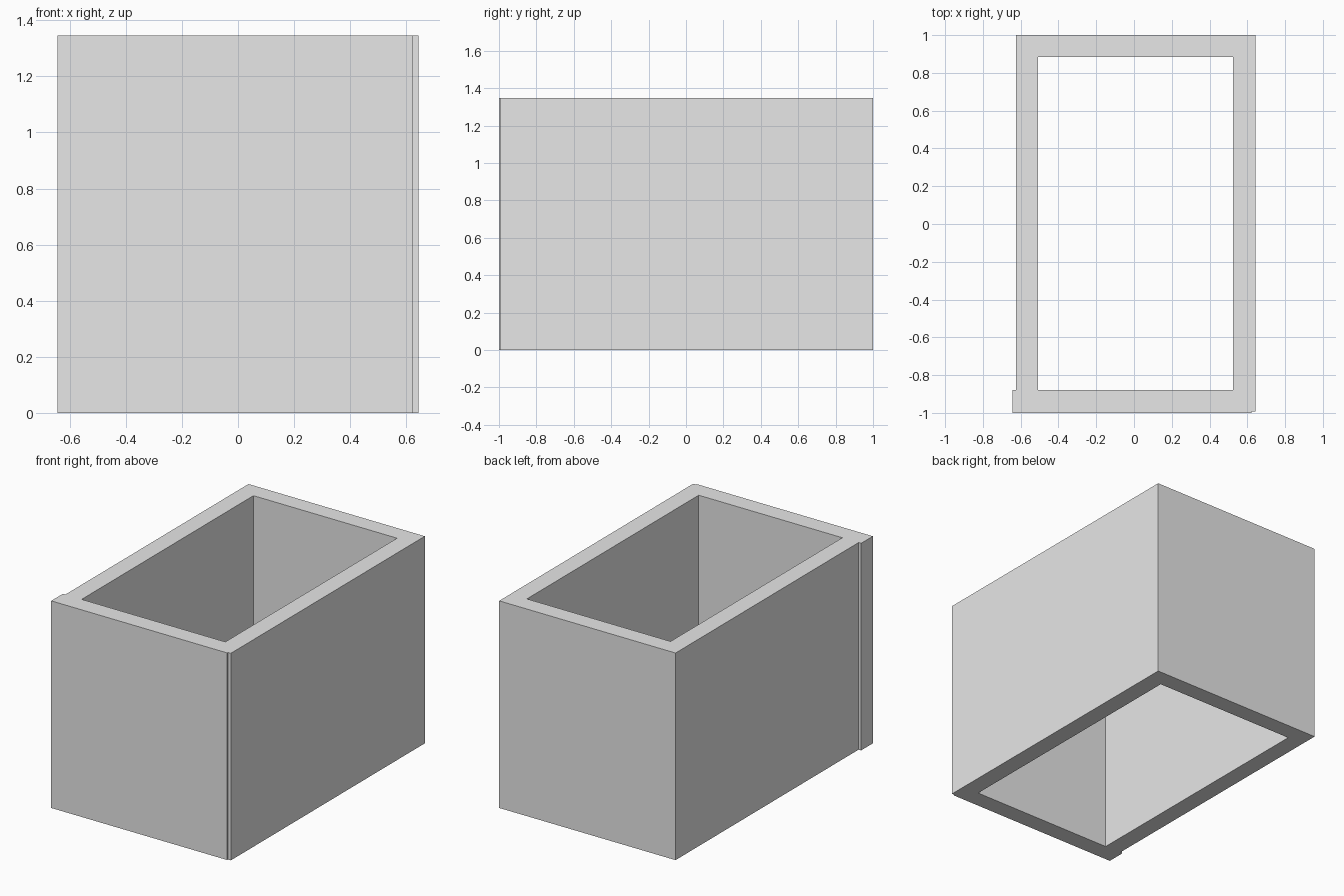
import bpy
import bmesh
from mathutils import Vector

cube = bpy.data.objects.get("Cube")
if cube:
    bpy.data.objects.remove(cube, do_unlink=True)

HEIGHT = 1.346

# Plain grey for every wall
grey = bpy.data.materials.new("plain_grey")
grey.use_nodes = True
grey.diffuse_color = (0.8, 0.8, 0.8, 1)
grey.node_tree.nodes["Principled BSDF"].inputs["Base Color"].default_value = (0.8, 0.8, 0.8, 1)


def wall(name, x0, x1, y0, y1):
    """Upright slab standing on the ground between the given limits."""
    size = Vector((x1 - x0, y1 - y0, HEIGHT))
    centre = Vector(((x0 + x1) / 2, (y0 + y1) / 2, HEIGHT / 2))
    bm = bmesh.new()
    bmesh.ops.create_cube(bm, size=1)
    bmesh.ops.scale(bm, vec=size, verts=bm.verts)
    bmesh.ops.translate(bm, vec=centre, verts=bm.verts)
    mesh = bpy.data.meshes.new(name)
    bm.to_mesh(mesh)
    bm.free()
    mesh.materials.append(grey)
    obj = bpy.data.objects.new(name, mesh)
    bpy.context.collection.objects.link(obj)


# Long side walls
wall("left_wall", 0.525, 0.643, -0.992, 1)
wall("right_wall", -0.625, -0.508, -0.88, 1)
# Back wall fits between the sides
wall("back_wall", -0.508, 0.525, 0.884, 1)
# Front wall overhangs the right side and stops short of the left corner
wall("front_wall", -0.643, 0.622, -1, -0.88)
